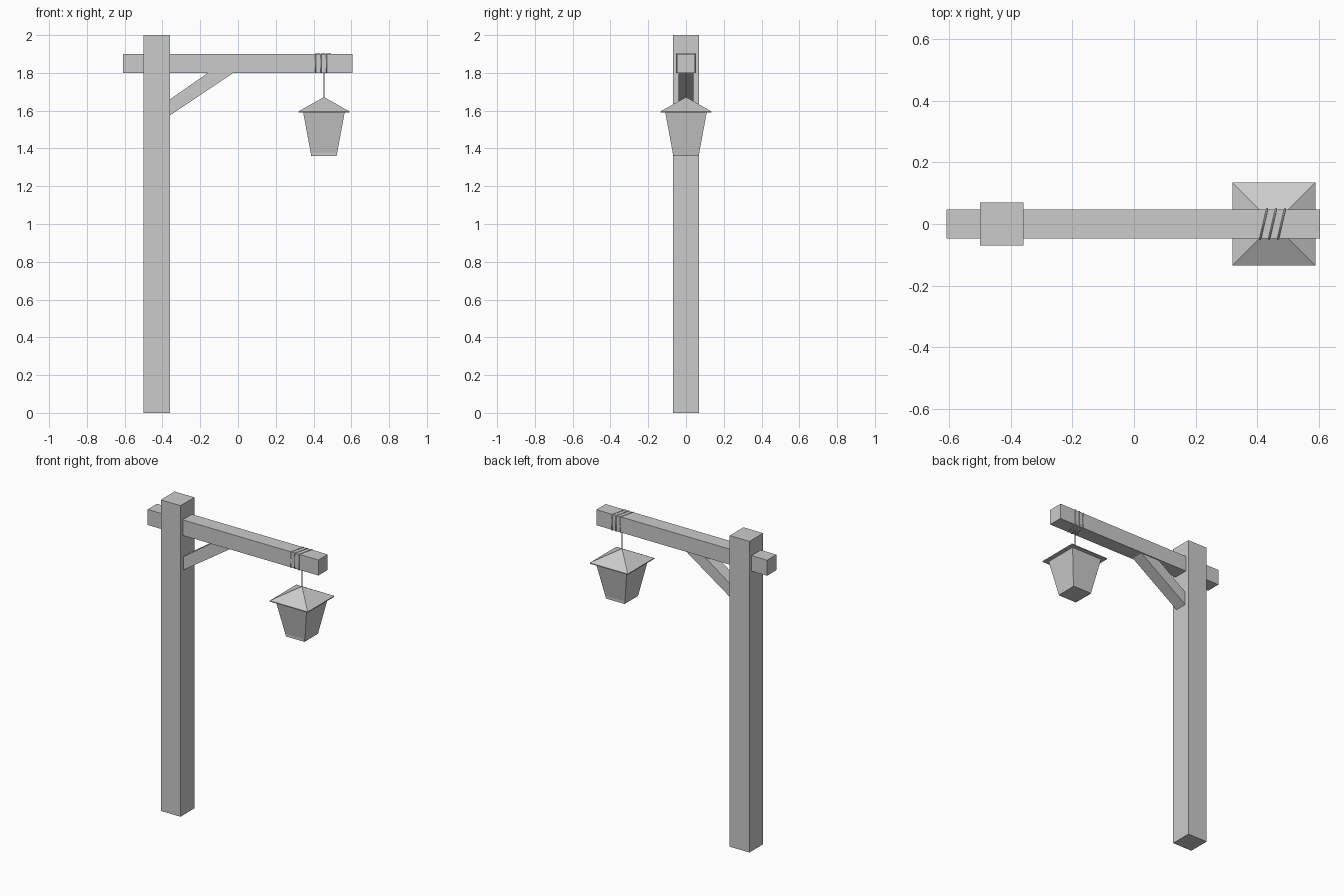
import bpy, bmesh
from mathutils import Vector

if "Cube" in bpy.data.objects:
    bpy.data.objects.remove(bpy.data.objects["Cube"])

grey = bpy.data.materials.new("plain_grey")
grey.use_nodes = True
tone = (0.6, 0.6, 0.6, 1)
grey.diffuse_color = tone
grey.node_tree.nodes["Principled BSDF"].inputs["Base Color"].default_value = tone


def finish(name, bm):
    bmesh.ops.recalc_face_normals(bm, faces=bm.faces)
    mesh = bpy.data.meshes.new(name)
    bm.to_mesh(mesh)
    bm.free()
    mesh.materials.append(grey)
    ob = bpy.data.objects.new(name, mesh)
    bpy.context.collection.objects.link(ob)
    return ob


def loft(name, rings):
    """Closed solid through rings holding equal numbers of points."""
    bm = bmesh.new()
    loops = [[bm.verts.new(p) for p in ring] for ring in rings]
    for a, b in zip(loops, loops[1:]):
        for i in range(len(a)):
            j = (i + 1) % len(a)
            bm.faces.new((a[i], a[j], b[j], b[i]))
    bm.faces.new(loops[0])
    bm.faces.new(loops[-1])
    bmesh.ops.remove_doubles(bm, verts=bm.verts, dist=0.0005)
    return finish(name, bm)


def square(cx, hx, hy, z):
    return [(cx - hx, -hy, z), (cx + hx, -hy, z), (cx + hx, hy, z), (cx - hx, hy, z)]


def box(name, cx, hx, hy, z0, z1):
    return loft(name, [square(cx, hx, hy, z0), square(cx, hx, hy, z1)])


def cord(name, points, radius, closed=False):
    curve = bpy.data.curves.new(name, "CURVE")
    curve.dimensions = "3D"
    curve.bevel_depth = radius
    curve.bevel_resolution = 1
    curve.use_fill_caps = True
    spline = curve.splines.new("POLY")
    spline.points.add(len(points) - 1)
    for point, co in zip(spline.points, points):
        point.co = (*co, 1)
    spline.use_cyclic_u = closed
    curve.materials.append(grey)
    bpy.context.collection.objects.link(bpy.data.objects.new(name, curve))


# Timber frame
box("post", -0.43, 0.07, 0.07, 0, 2)
box("beam", -0.0025, 0.6075, 0.047, 1.80, 1.90)
profile = [(-0.36, 1.575), (-0.025, 1.80), (-0.16, 1.80), (-0.36, 1.66)]
loft("brace", [[(x, y, z) for x, z in profile] for y in (-0.04, 0.04)])

# Lantern
LAMP = 0.455
loft("lantern_body", [square(LAMP, h, h, z) for h, z in ((0.067, 1.36), (0.11, 1.592))])
box("lantern_base", LAMP, 0.065, 0.07, 1.36, 1.40)
loft("lantern_roof", [square(LAMP, h, h, z)
                      for h, z in ((0.135, 1.59), (0.135, 1.596), (0, 1.672))])

# Cord wrapped around the beam, and its hanging end
for i in range(3):
    x = 0.41 + 0.029 * i
    cord(f"cord_wrap_{i + 1}", [(x, -0.05, 1.80), (x, -0.05, 1.90),
                                (x + 0.023, 0.05, 1.90), (x + 0.023, 0.05, 1.80)],
         0.003, True)
cord("hanging_cord", [(LAMP, 0, 1.80), (LAMP, 0, 1.665)], 0.003)
